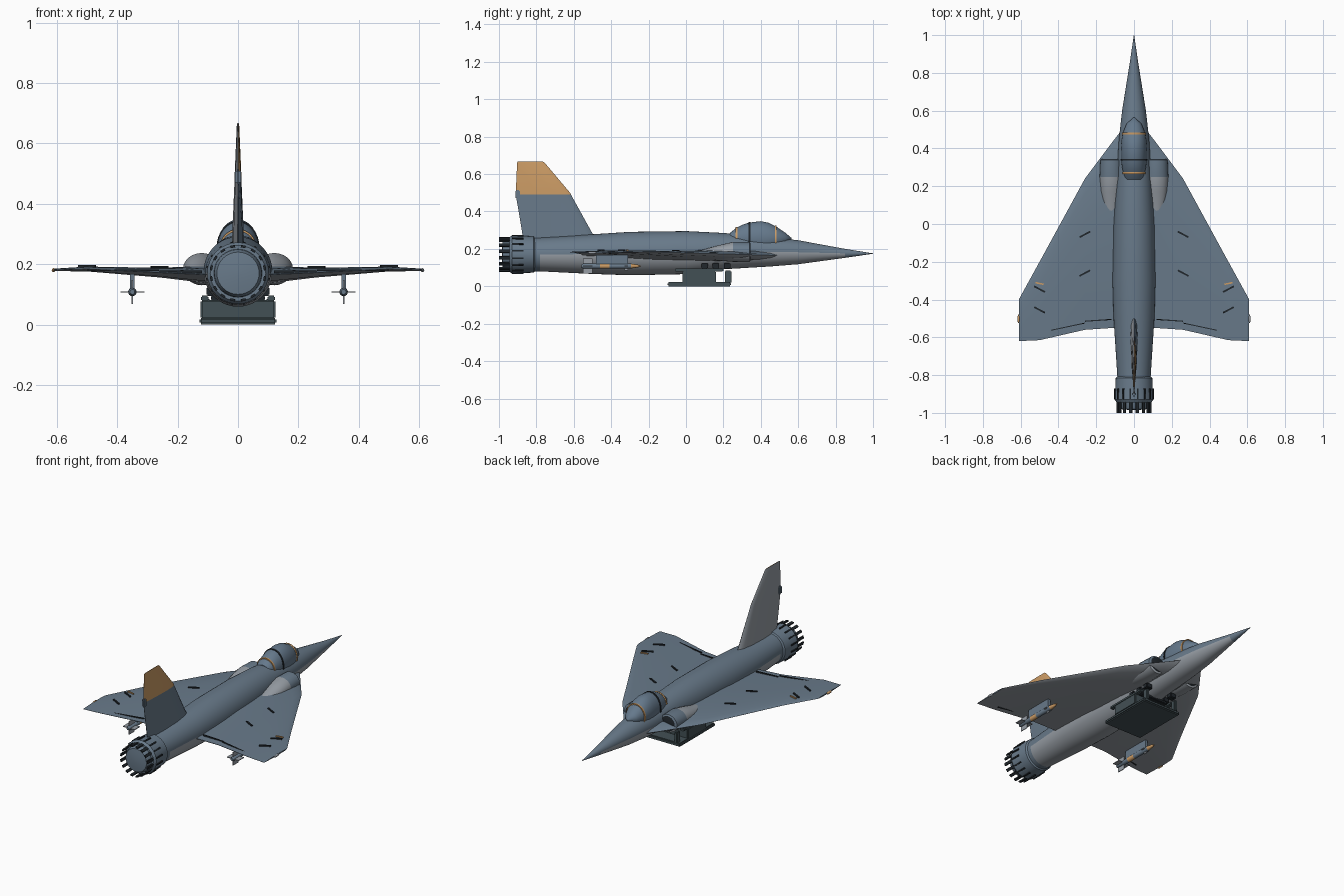
import bpy, bmesh
from math import sin, cos, pi, radians
from mathutils import Matrix, Vector

cube = bpy.data.objects.get("Cube")
if cube:
    bpy.data.objects.remove(cube)


def material(name, r, g, b):
    m = bpy.data.materials.new(name)
    m.use_nodes = True
    m.diffuse_color = (r, g, b, 1)
    bsdf = next(n for n in m.node_tree.nodes if n.type == 'BSDF_PRINCIPLED')
    bsdf.inputs["Base Color"].default_value = (r, g, b, 1)
    bsdf.inputs["Roughness"].default_value = 0.6
    return m


BLUE = material("blue grey paint", 0.14, 0.195, 0.255)
PALE = material("pale grey underside", 0.31, 0.34, 0.375)
ORANGE = material("sand orange", 0.6, 0.33, 0.13)
BLACK = material("black fittings", 0.015, 0.02, 0.025)
STAND = material("dark green grey", 0.055, 0.08, 0.09)
GLASS = material("canopy blue", 0.13, 0.19, 0.26)


def finish(name, bm, mats, rule=None, angle=35):
    """Turn a bmesh into an object, colouring faces by rule(centre, normal)."""
    bmesh.ops.recalc_face_normals(bm, faces=bm.faces)
    if rule:
        for f in bm.faces:
            f.material_index = rule(f.calc_center_median(), f.normal)
    mesh = bpy.data.meshes.new(name)
    bm.to_mesh(mesh)
    bm.free()
    for m in mats:
        mesh.materials.append(m)
    ob = bpy.data.objects.new(name, mesh)
    bpy.context.scene.collection.objects.link(ob)
    bpy.ops.object.select_all(action='DESELECT')
    ob.select_set(True)
    bpy.context.view_layer.objects.active = ob
    bpy.ops.object.shade_smooth_by_angle(angle=radians(angle))
    return ob


def loft(name, rings, mats, rule=None, angle=35):
    """Skin a list of point rings and cap both ends."""
    bm = bmesh.new()
    vs = [[bm.verts.new(p) for p in ring] for ring in rings]
    n = len(vs[0])
    for a, b in zip(vs, vs[1:]):
        for i in range(n):
            j = (i + 1) % n
            bm.faces.new((a[i], a[j], b[j], b[i]))
    bm.faces.new(vs[0])
    bm.faces.new(vs[-1])
    return finish(name, bm, mats, rule, angle)


def tube(name, sections, mats, rule=None, x=0, n=32, angle=35):
    """Body along y from sections (y, centre z, half width, half height)."""
    rings = [[(x + rx * cos(2 * pi * i / n), y, z + rz * sin(2 * pi * i / n))
              for i in range(n)] for y, z, rx, rz in sections]
    return loft(name, rings, mats, rule, angle)


def box(name, centre, size, mat, rot=0, axis='Z', bevel=0):
    bm = bmesh.new()
    bmesh.ops.create_cube(bm, size=1)
    bm.transform(Matrix.Translation(centre) @ Matrix.Rotation(rot, 4, axis)
                 @ Matrix.Diagonal((*size, 1)))
    if bevel:
        bmesh.ops.bevel(bm, geom=bm.edges, offset=bevel, segments=2, affect='EDGES')
    return finish(name, bm, [mat])


# Fuselage, pale below the waist line
tube("fuselage", [
    (1.0, .175, .001, .001), (.85, .176, .023, .024), (.6, .182, .063, .064),
    (.45, .184, .08, .078), (.2, .188, .095, .097), (0, .18, .108, .115),
    (-.3, .175, .114, .116), (-.5, .172, .108, .106), (-.78, .17, .09, .09),
    (-.83, .17, .087, .09)], [BLUE, PALE],
    lambda c, n: int(c.z < .185 and n.z < -.03 and -.78 < c.y < .92), n=40)

# Canopy with frame hoops
dome = [(.235, .045, .03), (.27, .057, .058), (.305, .064, .075), (.34, .068, .086),
        (.40, .069, .093), (.44, .067, .085), (.48, .06, .066), (.53, .04, .032),
        (.565, .003, .003)]
tube("canopy", [(y, .255, w, h) for y, w, h in dome], [GLASS], n=32, angle=50)
for k, mat in ((1, ORANGE), (3, BLACK), (6, ORANGE)):
    y, w, h = dome[k]
    tube("canopy_hoop", [(y - .005, .255, w + .003, h + .003),
                         (y + .005, .255, w + .003, h + .003)], [mat])

# Engine collar, inner dome and ring of petals
tube("engine_collar", [(-.805, .17, .085, .085), (-.815, .17, .097, .097),
                       (-.87, .17, .099, .099), (-.93, .17, .102, .102),
                       (-.945, .17, .092, .092), (-.945, .17, .07, .07)], [BLUE])
tube("engine_core", [(-.9, .17, .085, .085), (-.96, .17, .078, .078),
                     (-.98, .17, .07, .07), (-.983, .17, .045, .045),
                     (-.985, .17, .01, .01)], [BLUE], angle=60)
for i in range(16):
    a = 2 * pi * (i + .5) / 16
    spot = Vector((.09 * cos(a), -.968, .17 + .09 * sin(a)))
    box("engine_petal", spot, (.008, .064, .016), BLACK, -a, 'Y')
    spot = Vector((.1 * cos(a), -.9, .17 + .1 * sin(a)))
    box("collar_rib", spot, (.012, .06, .008), BLACK, -a, 'Y')

# Airfoil outline: (chord fraction, thickness fraction)
upper = [(0, 0), (.03, .4), (.1, .75), (.3, 1), (.62, .78), (1, .06)]
airfoil = upper + [(f, -t) for f, t in reversed(upper[1:])]

# Tail fin, painted tip on one side
fin = [(.24, -.475, -.87, .02), (.30, -.51, -.878, .019), (.49, -.615, -.91, .011),
       (.50, -.62, -.91, .011), (.66, -.755, -.903, .004), (.667, -.765, -.90, .002)]


def fin_colour(c, n):
    if n.x < -.05:
        return 1
    return 2 if c.z > .495 else 0


loft("tail_fin", [[(t * w, le + (te - le) * f, z) for f, t in airfoil]
                  for z, le, te, w in fin], [BLUE, PALE, ORANGE], fin_colour)
box("fin_fairing", (0, -.9, .49), (.02, .025, .05), BLUE, bevel=.006)

# Delta wing stations: (x, leading y, trailing y, mid z, half thickness)
wing = [(.04, .53, -.545, .165, .032), (.11, .44, -.55, .166, .028),
        (.26, .24, -.56, .172, .016), (.5, -.2, -.615, .184, .008),
        (.61, -.4, -.62, .181, .004)]

for s in (-1, 1):
    side = "left" if s > 0 else "right"
    loft(side + "_wing", [[(s * x, le + (te - le) * f, z + t * h) for f, t in airfoil]
                          for x, le, te, z, h in wing], [BLUE, PALE],
         lambda c, n: int(n.z < -.3))

    # Surface strips, hinge lines and tip light
    for x, y, z, turn in ((.26, -.055, .189, -28), (.26, -.26, .186, -28),
                          (.5, -.345, .193, 28), (.5, -.455, .192, 28)):
        box(side + "_wing_strip", (s * x, y, z), (.064, .009, .009), BLACK,
            s * radians(turn))
    box(side + "_wing_marker", (s * .5, -.315, .193), (.045, .008, .008), ORANGE,
        s * radians(12))
    box(side + "_hinge_line", (s * .19, -.51, .175), (.14, .006, .009), BLACK,
        s * radians(-4))
    box(side + "_hinge_line_outer", (s * .38, -.55, .18), (.24, .005, .006), BLACK,
        s * radians(-12))
    tube(side + "_tip_light", [(-.525, .18, .002, .002), (-.515, .18, .006, .007),
                               (-.49, .18, .006, .007), (-.48, .18, .002, .002)],
         [PALE if s > 0 else ORANGE], x=s * .611, n=12)

    # Air intake cheek with dark mouth and pale rear
    tube(side + "_intake", [(.345, .183, .045, .045), (.34, .183, .058, .053),
                            (.25, .184, .062, .053), (.17, .178, .055, .04),
                            (.1, .172, .045, .026), (0, .17, .01, .01)],
         [BLUE, PALE, BLACK],
         lambda c, n: 2 if c.y > .344 else int(c.y < .25 or n.z < -.2),
         x=s * .12, n=24)

    # Missile hung from a pylon
    box(side + "_pylon", (s * .35, -.395, .143), (.016, .17, .048), BLUE)
    tube(side + "_missile", [(-.24, .108, .001, .001), (-.26, .108, .008, .008),
                             (-.295, .108, .013, .013), (-.41, .108, .014, .014),
                             (-.46, .108, .014, .014), (-.55, .108, .013, .013),
                             (-.56, .108, .008, .008)], [BLUE, ORANGE],
         lambda c, n: int(c.y > -.295 or -.46 < c.y < -.41), x=s * .35, n=16)
    for rot in (0, pi / 2):
        box(side + "_missile_fin", (s * .35, -.525, .108), (.08, .05, .004), PALE, rot, 'Y')
        box(side + "_missile_canard", (s * .35, -.32, .108), (.045, .02, .004), PALE, rot, 'Y')

    # Stand arms and small belly fittings
    box(side + "_stand_arm", (s * .1, .225, .05), (.02, .035, .07), STAND, bevel=.005)
    box(side + "_stand_rail", (s * .11, .07, .087), (.025, .26, .018), STAND, bevel=.004)
    for y in (.1, .16, .22):
        box(side + "_belly_fitting", (s * .085, y, .11), (.04, .035, .03), BLACK, bevel=.004)

# Belly stand: flat tray, housing and top plate
box("stand_tray", (0, .07, .011), (.256, .34, .022), STAND, bevel=.006)
box("stand_housing", (0, .07, .05), (.25, .18, .064), STAND, bevel=.005)
box("stand_top", (0, .07, .088), (.18, .22, .016), BLACK, bevel=.003)
